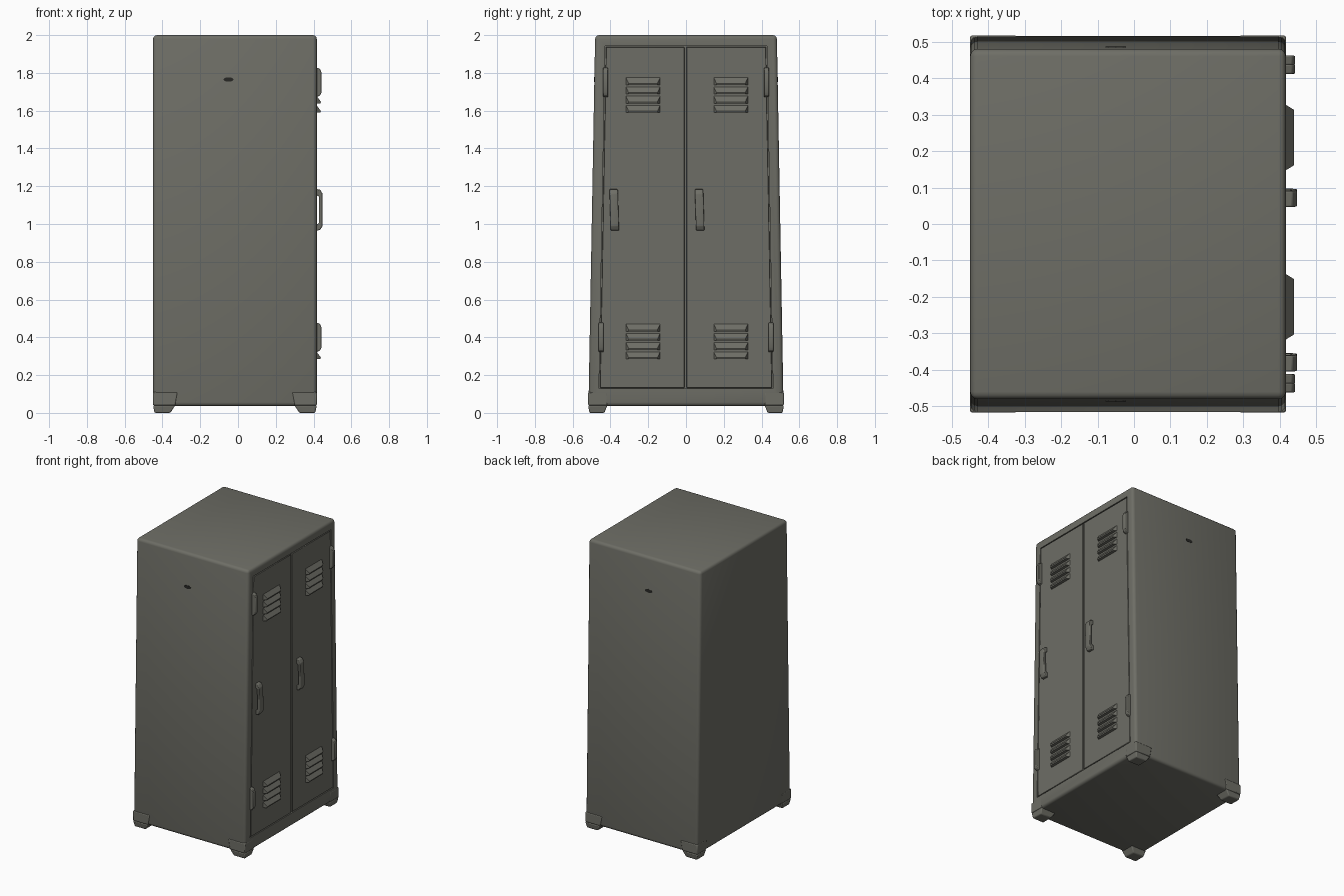
import bpy, bmesh, math

if "Cube" in bpy.data.objects:
    bpy.data.objects.remove(bpy.data.objects["Cube"])


def material(name, rgb):
    m = bpy.data.materials.new(name)
    m.diffuse_color = (*rgb, 1)
    m.use_nodes = True
    m.node_tree.nodes["Principled BSDF"].inputs["Base Color"].default_value = m.diffuse_color
    return m


STEEL = material("grey_olive_steel", (0.155, 0.155, 0.132))
DARK = material("dark_slot", (0.02, 0.02, 0.018))

FRONT = 0.417          # x of the door side
BACK = -0.45


def half(z):
    """Half width of the flared cabinet at height z."""
    return 0.517 - 0.036 * z / 2


def finish(bm, name, mat=STEEL, bevel=0, segs=2):
    bmesh.ops.recalc_face_normals(bm, faces=bm.faces[:])
    me = bpy.data.meshes.new(name)
    bm.to_mesh(me)
    bm.free()
    ob = bpy.data.objects.new(name, me)
    bpy.context.collection.objects.link(ob)
    me.materials.append(mat)
    if bevel:
        mod = ob.modifiers.new("bevel", 'BEVEL')
        mod.width, mod.segments, mod.limit_method = bevel, segs, 'ANGLE'
    bpy.ops.object.select_all(action='DESELECT')
    ob.select_set(True)
    bpy.context.view_layer.objects.active = ob
    bpy.ops.object.shade_smooth_by_angle(angle=math.radians(35))
    return ob


def loft(bm, a, b):
    """Closed solid between two matching point loops."""
    va, vb = [bm.verts.new(p) for p in a], [bm.verts.new(p) for p in b]
    n = len(va)
    bm.faces.new(va)
    bm.faces.new(vb[::-1])
    for i in range(n):
        j = (i + 1) % n
        bm.faces.new((va[i], vb[i], vb[j], va[j]))


def rect(x0, x1, y0, y1, z):
    return [(x0, y0, z), (x1, y0, z), (x1, y1, z), (x0, y1, z)]


# Cabinet shell: flared box, rounded edges, shallow door recess
bm = bmesh.new()
zb, zt = 0.036, 2.0
loft(bm, rect(BACK, FRONT, -half(zb), half(zb), zb),
     rect(BACK, FRONT, -half(zt), half(zt), zt))
bmesh.ops.recalc_face_normals(bm, faces=bm.faces[:])
bmesh.ops.bevel(bm, geom=bm.edges[:], offset=0.02, segments=3,
                profile=0.5, affect='EDGES')
panel = max((f for f in bm.faces if f.normal.x > 0.99), key=lambda f: f.calc_area())
bmesh.ops.inset_individual(bm, faces=[panel], thickness=0.04)
D0, D1 = 0.128, 1.942  # door opening heights


def door_edge(z):
    return half(z) - 0.054


for v in panel.verts:
    v.co.z = D1 if v.co.z > 1 else D0
    v.co.y = math.copysign(door_edge(v.co.z), v.co.y)
ret = bmesh.ops.extrude_discrete_faces(bm, faces=[panel])
for v in ret["faces"][0].verts:
    v.co.x -= 0.02
finish(bm, "cabinet_shell")

# Feet at the corners, tapering to the floor
for sx in (0, 1):
    for sy in (-1, 1):
        bm = bmesh.new()
        loops = []
        for z, w, d, out in ((0, 0.092, 0.085, 0.008), (0.04, 0.118, 0.1, 0.0),
                             (0.11, 0.13, 0.1, -0.001)):
            yo = sy * (half(z) - out + 0.002)
            yi = sy * (half(z) - d)
            if sx:
                x0, x1 = FRONT - w, FRONT - out
            else:
                x0, x1 = BACK + out, BACK + w
            loops.append(rect(x0, x1, min(yo, yi), max(yo, yi), z))
        loft(bm, loops[0], loops[1])
        loft(bm, loops[1], loops[2])
        finish(bm, ("front" if sx else "back") + "_foot", bevel=0.006)

# Two doors filling the recess with a thin gap around them
G = 0.005
for s, name in ((-1, "left_door"), (1, "right_door")):
    bm = bmesh.new()
    loops = []
    for z in (D0 + G, D1 - G):
        a, b = -0.003 + s * 0.006, s * (door_edge(z) - G)
        loops.append(rect(FRONT - 0.03, FRONT, min(a, b), max(a, b), z))
    loft(bm, *loops)
    finish(bm, name, bevel=0.002, segs=1)

# Louvre vents: four hooded slats each, high and low on both doors
for y0, y1 in ((-0.32, -0.135), (0.145, 0.33)):
    for z0, name in ((1.59, "upper_vent"), (0.285, "lower_vent")):
        bm = bmesh.new()
        for i in range(4):
            z = z0 + i * 0.049
            top, low = z + 0.043, z
            loops = []
            for y, k in ((y0, 1), (y1, -1)):
                loops.append([(FRONT - 0.004, y, top),
                              (FRONT + 0.022, y + k * 0.016, low + 0.008),
                              (FRONT + 0.02, y + k * 0.016, low),
                              (FRONT - 0.004, y, low)])
            loft(bm, *loops)
        finish(bm, name)

# Handles: C shaped grips
for y, name in ((-0.38, "left_handle"), (0.072, "right_handle")):
    bm = bmesh.new()
    prof = [(-0.003, 0.965), (0.018, 0.968), (0.031, 0.99), (0.031, 1.16),
            (0.018, 1.182), (-0.003, 1.185), (-0.003, 1.155), (0.012, 1.145),
            (0.012, 1.005), (-0.003, 0.995)]
    loft(bm, *[[(FRONT + x, y + w + (z - 1.075) * -0.03, z) for x, z in prof]
               for w in (-0.022, 0.022)])
    finish(bm, name, bevel=0.004)

# Hinges: small knuckles at the outer door edges
for s in (-1, 1):
    for zc, name in ((1.75, "upper_hinge"), (0.4, "lower_hinge")):
        bm = bmesh.new()
        prof = [(-0.004, -0.08), (0.018, -0.07), (0.026, -0.05),
                (0.026, 0.05), (0.018, 0.07), (-0.004, 0.08)]
        yc = s * (door_edge(zc) - 0.006)
        loft(bm, *[[(FRONT + x, yc + w, zc + z) for x, z in prof]
                   for w in (-0.013, 0.013)])
        finish(bm, name, bevel=0.004)

# Small dark slots high on both sides
for s in (-1, 1):
    bm = bmesh.new()
    ring = [(-0.05 + 0.028 * math.cos(i * math.pi / 4),
             1.765 + 0.012 * math.sin(i * math.pi / 4)) for i in range(8)]
    loft(bm, *[[(x, s * (half(z) + d), z) for x, z in ring]
               for d in (-0.002, 0.002)])
    finish(bm, "side_slot", DARK)
